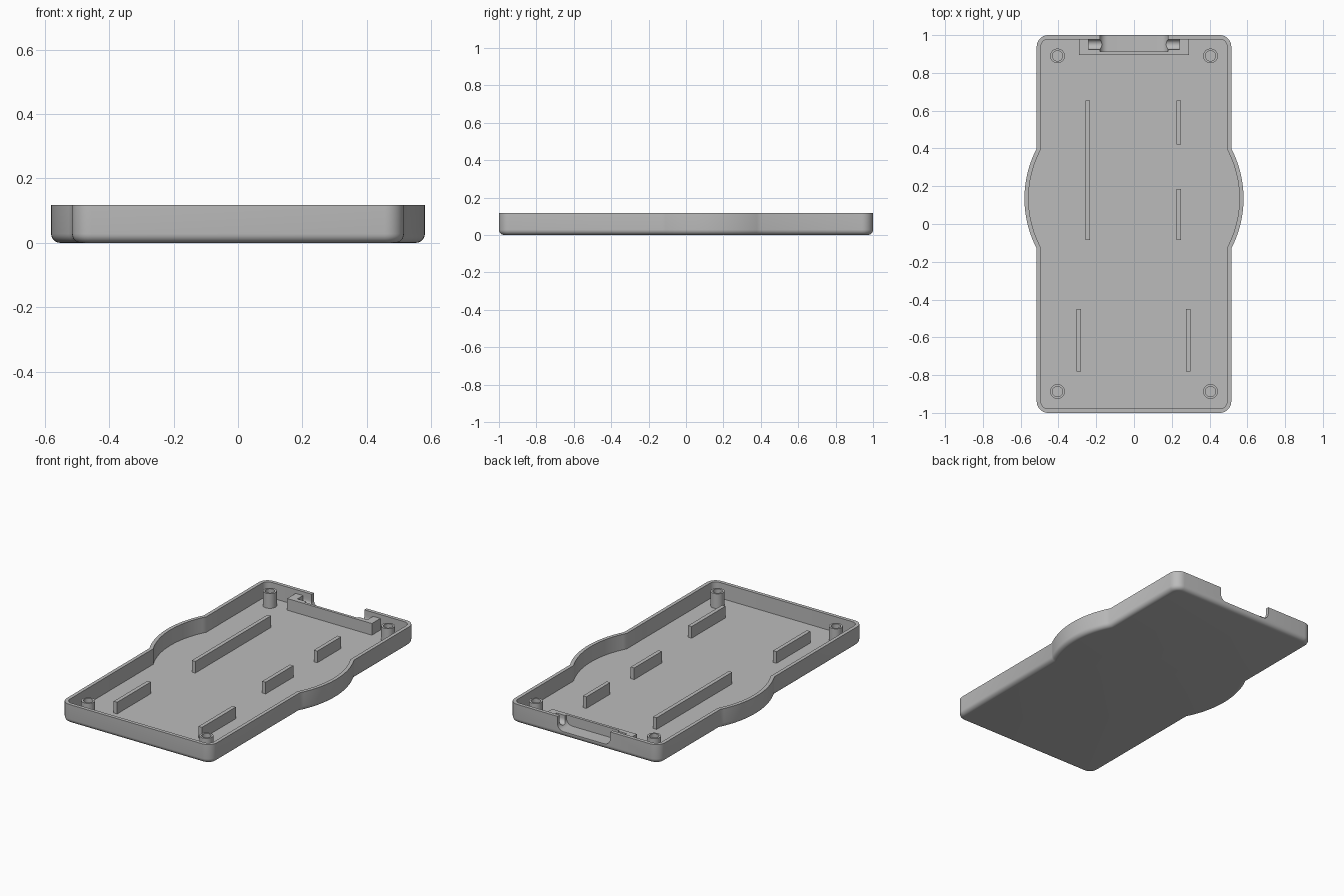
import bpy, bmesh, math
from math import sin, cos, pi

if "Cube" in bpy.data.objects:
    bpy.data.objects.remove(bpy.data.objects["Cube"])

H, FLOOR, WALL = 0.118, 0.022, 0.022   # rim height, floor and wall thickness
grey = bpy.data.materials.new("plain grey")
grey.diffuse_color = (0.5, 0.5, 0.5, 1)
grey.use_nodes = True
grey.node_tree.nodes["Principled BSDF"].inputs["Base Color"].default_value = grey.diffuse_color


def outline(d):
    """Case outline inset by d, counter-clockwise."""
    w, l, r = 0.515 - d, 1 - d, max(0.06 - d, 0.012)
    right = []
    # front right corner
    for i in range(9):
        a = -pi / 2 + i * pi / 16
        right.append((w - r + r * cos(a), -l + r + r * sin(a)))
    # side bulge
    R = 0.5725 - d
    half = math.acos((w - 0.0075) / R)
    for i in range(25):
        a = -half + 2 * half * i / 24
        right.append((0.0075 + R * cos(a), 0.135 + R * sin(a)))
    # back right corner
    for i in range(9):
        a = i * pi / 16
        right.append((w - r + r * cos(a), l - r + r * sin(a)))
    return right + [(-x, y) for x, y in reversed(right)]


def loft(name, rings):
    """Closed solid through a list of equal-length rings of 3D points."""
    bm = bmesh.new()
    rows = [[bm.verts.new(p) for p in ring] for ring in rings]
    n = len(rows[0])
    for a, b in zip(rows, rows[1:]):
        for i in range(n):
            j = (i + 1) % n
            bm.faces.new((a[i], a[j], b[j], b[i]))
    bm.faces.new(rows[0][::-1])
    bm.faces.new(rows[-1])
    bmesh.ops.recalc_face_normals(bm, faces=bm.faces)
    me = bpy.data.meshes.new(name)
    bm.to_mesh(me)
    bm.free()
    me.materials.append(grey)
    ob = bpy.data.objects.new(name, me)
    bpy.context.collection.objects.link(ob)
    return ob


def box(name, x0, x1, y0, y1, z0, z1):
    sq = [(x0, y0), (x1, y0), (x1, y1), (x0, y1)]
    return loft(name, [[(x, y, z) for x, y in sq] for z in (z0, z1)])


def activate(ob):
    bpy.ops.object.select_all(action='DESELECT')
    ob.select_set(True)
    bpy.context.view_layer.objects.active = ob


def boolean(ob, tool, op):
    activate(ob)
    m = ob.modifiers.new("cut", 'BOOLEAN')
    m.object, m.operation, m.solver = tool, op, 'EXACT'
    bpy.ops.object.modifier_apply(modifier=m.name)
    bpy.data.objects.remove(tool)


def smooth(ob):
    activate(ob)
    bpy.ops.object.shade_smooth_by_angle(angle=math.radians(30))


# tray shell: rounded bottom edge, outer wall, rim, inner wall, floor
edge = 0.028
profile = [(edge * (1 - sin(a)), edge * (1 - cos(a)))
           for a in [i * pi / 12 for i in range(7)]]
profile += [(0, H), (WALL, H), (WALL, FLOOR)]
tray = loft("tray", [[(x, y, z) for x, y in outline(d)] for d, z in profile])

# latch block on the back wall
boolean(tray, box("latch_block", -0.29, 0.29, 0.895, 0.988, 0.012, 0.094), 'UNION')

# latch opening with rounded lower corners
r, zb, w = 0.04, 0.034, 0.18
right = [(w - r + r * sin(a), zb + r - r * cos(a))
         for a in [i * pi / 12 for i in range(7)]] + [(w, 0.2)]
section = right + [(-x, z) for x, z in reversed(right)]
boolean(tray, loft("opening_cutter", [[(x, y, z) for x, z in section]
                                      for y in (0.912, 1.1)]), 'DIFFERENCE')

# pivot grooves either side of the opening, open at the top
groove = [(0.951 + 0.027 * cos(a), 0.075 + 0.027 * sin(a))
          for a in [-pi + i * pi / 10 for i in range(11)]]
groove += [(0.978, 0.2), (0.924, 0.2)]
for s in (-1, 1):
    boolean(tray, loft("groove_cutter", [[(s * x, y, z) for y, z in groove]
                                         for x in (0.15, 0.24)]), 'DIFFERENCE')
smooth(tray)

# hollow screw posts in the four corners
def circle(x, y, rad, z):
    return [(x + rad * cos(i * pi / 16), y + rad * sin(i * pi / 16), z) for i in range(32)]


for x in (-0.405, 0.405):
    for y in (-0.887, 0.89):
        post = loft("screw_post", [circle(x, y, q, z) for q, z in
                    ((0.039, FLOOR - 0.004), (0.039, 0.113), (0.027, 0.113), (0.027, FLOOR + 0.002))])
        smooth(post)

# upright support ribs: centre x, start y, end y
for x, y0, y1 in ((-0.245, -0.085, 0.655), (0.237, 0.42, 0.653), (0.237, -0.085, 0.185),
                  (-0.293, -0.78, -0.45), (0.288, -0.78, -0.45)):
    box("support_rib", x - 0.012, x + 0.012, y0, y1, FLOOR - 0.004, 0.094)
